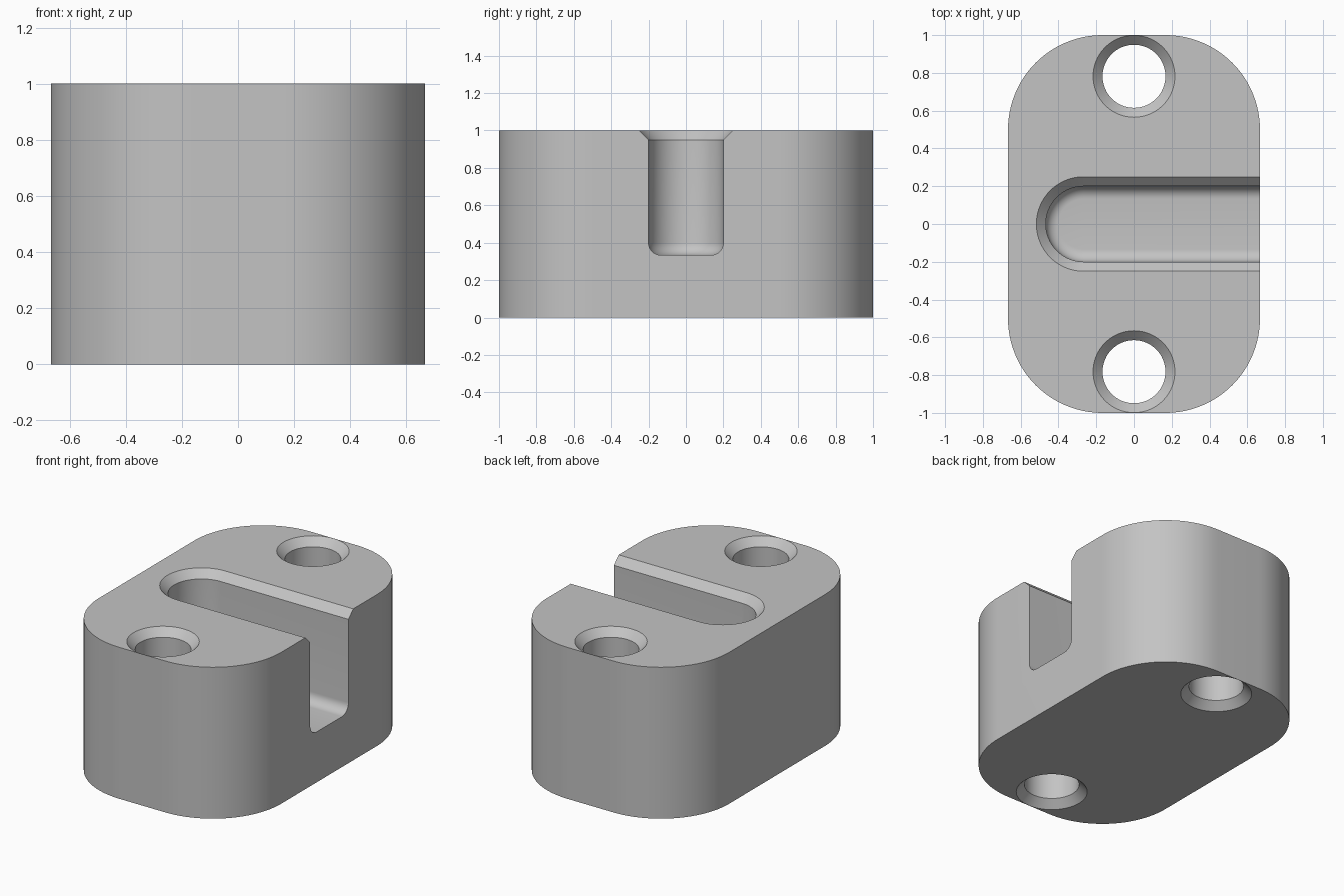
import bpy, bmesh
from math import pi, sin, cos

cube = bpy.data.objects.get("Cube")
if cube:
    bpy.data.objects.remove(cube)

grey = bpy.data.materials.new("light grey")
grey.use_nodes = True
grey.diffuse_color = (0.55, 0.55, 0.55, 1)
grey.node_tree.nodes["Principled BSDF"].inputs["Base Color"].default_value = grey.diffuse_color


def arc(cx, cy, r, start, end, steps):
    angles = [start + (end - start) * i / steps for i in range(steps + 1)]
    return [(cx + r * cos(a), cy + r * sin(a)) for a in angles]


def loft(name, sections):
    """Solid through a stack of (outline, z) sections, lowest first."""
    bm = bmesh.new()
    rings = [[bm.verts.new((x, y, z)) for x, y in outline] for outline, z in sections]
    for low, high in zip(rings, rings[1:]):
        for i in range(len(low)):
            j = (i + 1) % len(low)
            bm.faces.new((low[i], low[j], high[j], high[i]))
    bm.faces.new(rings[0][::-1])
    bm.faces.new(rings[-1])
    bmesh.ops.recalc_face_normals(bm, faces=bm.faces)
    mesh = bpy.data.meshes.new(name)
    bm.to_mesh(mesh)
    bm.free()
    mesh.materials.append(grey)
    obj = bpy.data.objects.new(name, mesh)
    bpy.context.collection.objects.link(obj)
    return obj


# Block with rounded vertical corners
half_x, half_y, height, corner = 0.667, 1.0, 1.0, 0.5
outline = []
for k, (sx, sy) in enumerate([(1, 1), (-1, 1), (-1, -1), (1, -1)]):
    outline += arc(sx * (half_x - corner), sy * (half_y - corner), corner,
                   k * pi / 2, (k + 1) * pi / 2, 24)
block = loft("block", [(outline, 0), (outline, height)])

# Through holes, countersunk at both ends
chamfer, over = 0.05, 0.02
hole_r, hole_y = 0.167, 0.782


def hole_section(y, grow, z):
    return arc(0, y, hole_r + grow, 0, 2 * pi, 64)[:-1], z


cutters = []
for side, y in (("front", -hole_y), ("back", hole_y)):
    cutters.append(loft(side + "_hole_cutter", [
        hole_section(y, chamfer + over, -over),
        hole_section(y, 0, chamfer),
        hole_section(y, 0, height - chamfer),
        hole_section(y, chamfer + over, height + over)]))

# Slot open at the left side, with a filleted floor and chamfered rim
slot_r, slot_x, floor, fillet = 0.2, -0.267, 0.333, 0.067


def slot_section(r, z):
    return [(1, r)] + arc(slot_x, 0, r, pi / 2, 3 * pi / 2, 40) + [(1, -r)], z


sections = []
for i in range(9):
    a = i / 8 * pi / 2
    sections.append(slot_section(slot_r - fillet * (1 - sin(a)),
                                 floor + fillet * (1 - cos(a))))
sections += [slot_section(slot_r, height - chamfer),
             slot_section(slot_r + chamfer + over, height + over)]
cutters.append(loft("slot_cutter", sections))

for cutter in cutters:
    cutter.hide_render = True
    cutter.hide_set(True)
    cut = block.modifiers.new(cutter.name, "BOOLEAN")
    cut.operation = "DIFFERENCE"
    cut.solver = "EXACT"
    cut.object = cutter

# Apply the cuts, drop the cutters, then shade
bpy.context.view_layer.objects.active = block
block.select_set(True)
for name in [m.name for m in block.modifiers]:
    bpy.ops.object.modifier_apply(modifier=name)
for cutter in cutters:
    bpy.data.objects.remove(cutter)
bpy.ops.object.shade_smooth_by_angle(angle=0.5)
